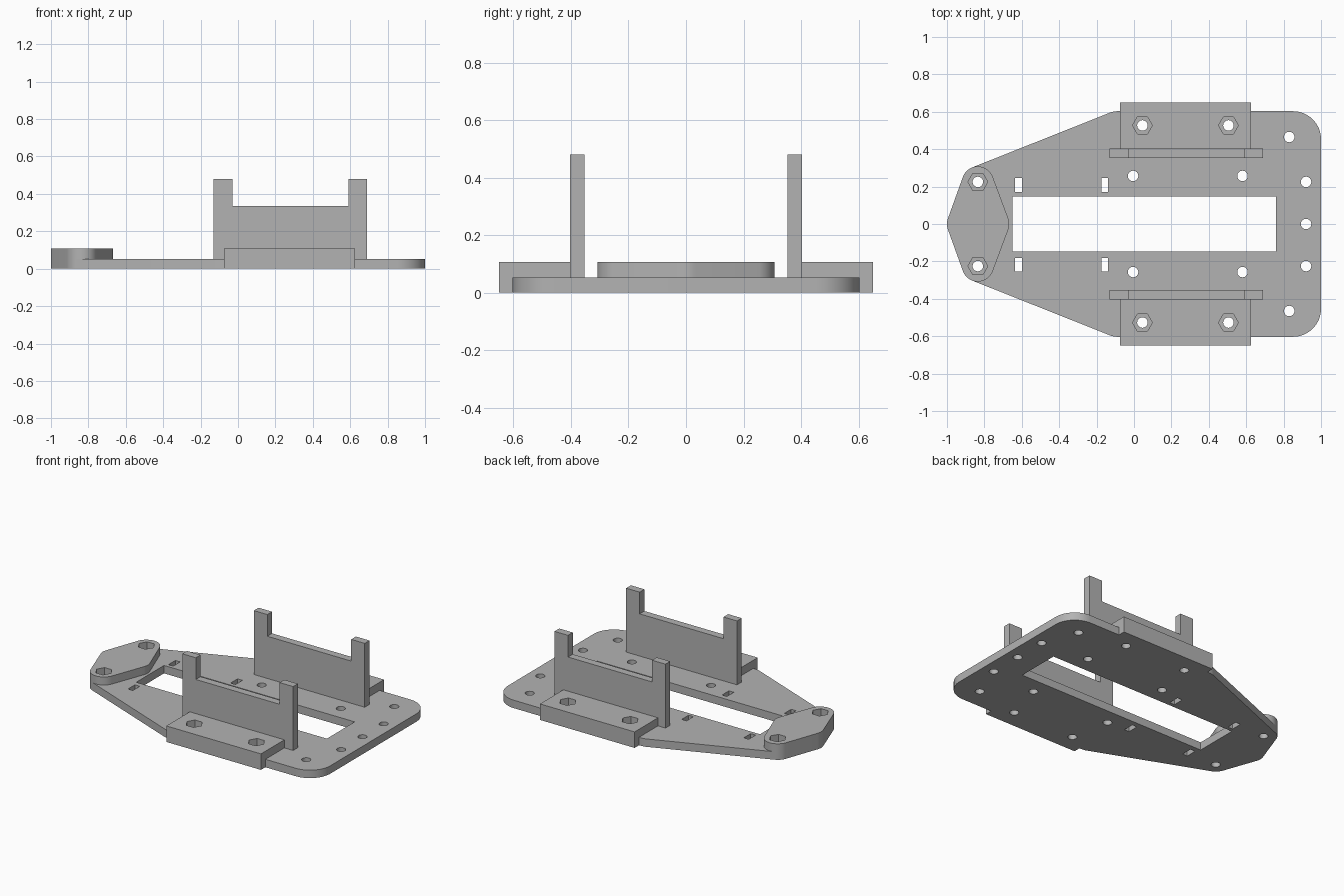
import bpy, bmesh, math
from mathutils import Vector
from mathutils.geometry import convex_hull_2d

cube = bpy.data.objects.get("Cube")
if cube:
    bpy.data.objects.remove(cube, do_unlink=True)

grey = bpy.data.materials.new("plain grey")
grey.use_nodes = True
colour = (0.45, 0.45, 0.45, 1)
grey.diffuse_color = colour
grey.node_tree.nodes["Principled BSDF"].inputs["Base Color"].default_value = colour

PLATE = 0.053    # plate thickness
TOP = 0.107      # top of the pads and blocks
AXES = {"x": lambda u, v, w: (w, u, v),
        "y": lambda u, v, w: (u, w, v),
        "z": lambda u, v, w: (u, v, w)}


def circle(x, y, r, n=32):
    return [(x + r * math.cos(2 * math.pi * i / n),
             y + r * math.sin(2 * math.pi * i / n)) for i in range(n)]


def rect(x0, x1, y0, y1):
    return [(x0, y0), (x1, y0), (x1, y1), (x0, y1)]


def hull(circles):
    """Rounded outline stretched around several circles."""
    pts = [Vector(p) for c in circles for p in circle(*c, 64)]
    return [tuple(pts[i]) for i in convex_hull_2d(pts)]


def mirrored(items):
    """Add a copy on the other side of the long axis."""
    return items + [(x, -y, *rest) for x, y, *rest in items]


def extruded(name, profiles, axis, lo, hi):
    """One object made of flat profiles pushed along an axis."""
    bm = bmesh.new()
    place = AXES[axis]
    for pts in profiles:
        ends = [[bm.verts.new(place(u, v, w)) for u, v in pts] for w in (lo, hi)]
        bm.faces.new(ends[0])
        bm.faces.new(ends[1][::-1])
        for i in range(len(pts)):
            j = (i + 1) % len(pts)
            bm.faces.new((ends[0][i], ends[1][i], ends[1][j], ends[0][j]))
    bmesh.ops.recalc_face_normals(bm, faces=bm.faces)
    mesh = bpy.data.meshes.new(name)
    bm.to_mesh(mesh)
    bm.free()
    mesh.materials.append(grey)
    obj = bpy.data.objects.new(name, mesh)
    bpy.context.collection.objects.link(obj)
    return obj


def activate(obj):
    bpy.ops.object.select_all(action="DESELECT")
    obj.select_set(True)
    bpy.context.view_layer.objects.active = obj


def cut(obj, profiles):
    """Cut profiles right through an object from above."""
    cutter = extruded("cutter", profiles, "z", -0.2, 0.3)
    cutter.hide_render = True
    mod = obj.modifiers.new("holes", "BOOLEAN")
    mod.operation, mod.solver, mod.object = "DIFFERENCE", "EXACT", cutter
    activate(obj)
    bpy.ops.object.modifier_apply(modifier=mod.name)
    bpy.data.objects.remove(cutter, do_unlink=True)


def smooth(obj):
    activate(obj)
    bpy.ops.object.shade_smooth_by_angle(angle=math.radians(30))


# Bolt positions
nose_bolts = mirrored([(-0.835, 0.225)])
block_bolts = [(0.045, 0.527), (0.505, 0.527)]
plate_holes = mirrored([(-0.005, 0.257), (0.58, 0.257), (0.83, 0.465), (0.92, 0.225)])
plate_holes.append((0.92, 0))

# Base plate with window, cable slots and round holes
nose = mirrored([(-0.835, 0.223, 0.085)]) + [(-0.91, 0, 0.09)]
plate = extruded("base_plate", [hull(nose + mirrored([(-0.09, 0.503, 0.1),
                                                      (0.85, 0.453, 0.15)]))],
                 "z", 0, PLATE)
holes = [rect(-0.65, 0.76, -0.147, 0.147)]
for x in (-0.635, -0.175):
    for y in (-0.255, 0.172):
        holes.append(rect(x, x + 0.036, y, y + 0.073))
for x, y in plate_holes + nose_bolts + mirrored(block_bolts):
    holes.append(circle(x, y, 0.028))
cut(plate, holes)
smooth(plate)

# Raised pad at the narrow end, with hexagonal nut pockets
pad = extruded("nose_pad", [hull(nose + [(-0.757, 0, 0.09)])], "z", PLATE, TOP)
cut(pad, [circle(x, y, 0.053, 6) for x, y in nose_bolts])
smooth(pad)

for side, s in (("front", -1), ("back", 1)):
    # Clamp block, stepped over the plate edge
    step = [(0.403, PLATE), (0.603, PLATE), (0.603, 0),
            (0.65, 0), (0.65, TOP), (0.403, TOP)]
    block = extruded(side + "_side_block", [[(s * y, z) for y, z in step]],
                     "x", -0.075, 0.625)
    cut(block, [circle(x, s * y, 0.053, 6) for x, y in block_bolts])

    # Upright wall with a post at each end
    wall = [(-0.13, PLATE), (0.69, PLATE), (0.69, 0.48), (0.59, 0.48),
            (0.59, 0.335), (-0.03, 0.335), (-0.03, 0.48), (-0.13, 0.48)]
    extruded(side + "_wall", [wall], "y", s * 0.353, s * 0.403)
